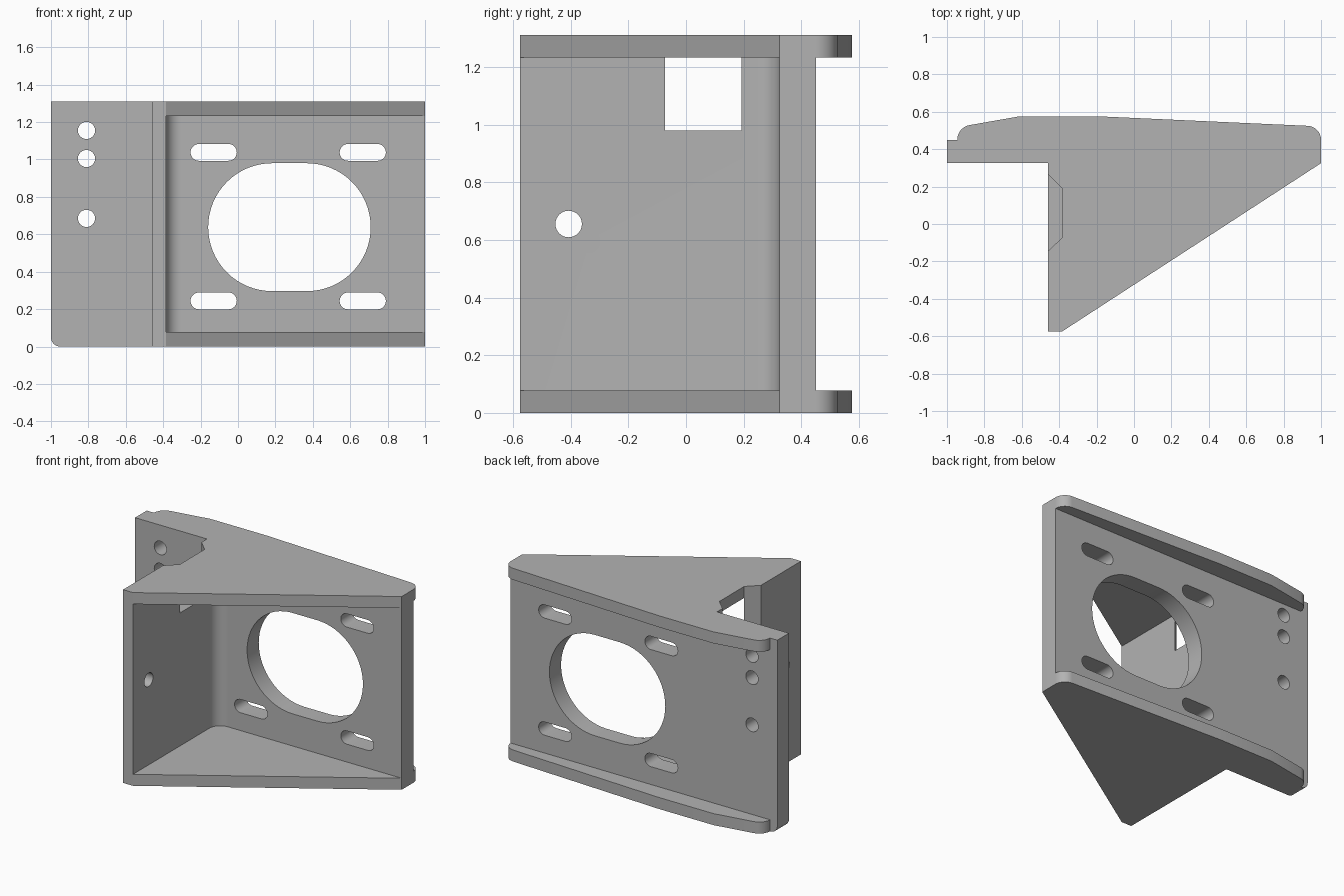
import bpy, bmesh, math
from mathutils import Vector

if "Cube" in bpy.data.objects:
    bpy.data.objects.remove(bpy.data.objects["Cube"])

H, FLANGE = 1.31, 0.078          # total height, flange thickness
BACK, FRONT = 0.45, 0.325        # faces of the mounting plate

grey = bpy.data.materials.new("light_grey")
grey.diffuse_color = (0.45, 0.45, 0.45, 1)
grey.use_nodes = True
grey.node_tree.nodes["Principled BSDF"].inputs["Base Color"].default_value = grey.diffuse_color


def arc(cx, cy, r, a0, a1, n=12):
    return [(cx + r * math.cos(math.radians(a0 + (a1 - a0) * i / n)),
             cy + r * math.sin(math.radians(a0 + (a1 - a0) * i / n))) for i in range(n + 1)]


def prism(name, outline, lo, hi, axis="z"):
    """Extrude a 2D outline along one axis: x uses (y,z), y uses (x,z), z uses (x,y)."""
    place = {"x": lambda p, t: (t, p[0], p[1]),
             "y": lambda p, t: (p[0], t, p[1]),
             "z": lambda p, t: (p[0], p[1], t)}[axis]
    bm = bmesh.new()
    face = bm.faces.new([bm.verts.new(place(p, lo)) for p in outline])
    top = bmesh.ops.extrude_face_region(bm, geom=[face])
    step = Vector(place((0, 0), hi - lo))
    bmesh.ops.translate(bm, vec=step, verts=[g for g in top["geom"] if isinstance(g, bmesh.types.BMVert)])
    bmesh.ops.recalc_face_normals(bm, faces=bm.faces)
    mesh = bpy.data.meshes.new(name)
    bm.to_mesh(mesh)
    bm.free()
    mesh.materials.append(grey)
    ob = bpy.data.objects.new(name, mesh)
    bpy.context.collection.objects.link(ob)
    return ob


def slot(cx, cz, w, r, n=16):
    """Round-ended slot outline; w is the length of its straight part."""
    if w == 0:
        return arc(cx, cz, r, 0, 360, 2 * n)[:-1]
    return arc(cx + w / 2, cz, r, -90, 90, n) + arc(cx - w / 2, cz, r, 90, 270, n)


# Full-height body with the flange outline
outline = [(-1, FRONT), (-0.46, FRONT), (-0.46, -0.575), (-0.385, -0.575), (1, FRONT)]
outline += arc(0.925, BACK, 0.075, 0, 85)
outline += [(-0.2, 0.576), (-0.61, 0.576)]
outline += arc(-0.865, BACK, 0.08, 100, 180)
outline += [(-1, BACK)]
body = prism("bracket", outline, 0, H)

cutters = []


def cut(*args):
    cutters.append(prism("cutter", *args))


# Front pocket with a rounded inner corner, and the shallow back pocket
cut([(-0.385, -0.9)] + arc(-0.305, FRONT - 0.08, 0.08, 180, 90) + [(1.2, FRONT), (1.2, -0.9)],
    FLANGE, H - FLANGE)
cut([(-1.1, BACK), (1.1, BACK), (1.1, 0.7), (-1.1, 0.7)], FLANGE, H - FLANGE)

# Rounded lower corner of the mounting plate
cut([(-1.05, -0.05), (-0.95, -0.05)] + arc(-0.95, 0.05, 0.05, 270, 180) + [(-1.05, 0.05)], 0.2, 0.7, "y")

# Large opening, four slots and three screw holes in the plate
cut(slot(0.275, 0.638, 0.185, 0.342, 32), 0.2, 0.7, "y")
for cx in (-0.13, 0.667):
    for cz in (0.244, 1.038):
        cut(slot(cx, cz, 0.157, 0.045), 0.2, 0.7, "y")
for cz in (0.685, 1.005, 1.155):
    cut(slot(-0.81, cz, 0, 0.046), 0.2, 0.7, "y")

# Hole and flared window in the side wall
cut(slot(-0.407, 0.655, 0, 0.046), -0.6, -0.3, "x")
cut([(-0.50, -0.185), (-0.385, -0.073), (-0.385, 0.192), (-0.50, 0.305)], 0.98, H + 0.1)

for c in cutters:
    c.hide_render = True
    m = body.modifiers.new("cut", "BOOLEAN")
    m.operation, m.solver, m.object = "DIFFERENCE", "EXACT", c

# Bake the cuts and remove the helpers
deps = bpy.context.evaluated_depsgraph_get()
mesh = bpy.data.meshes.new_from_object(body.evaluated_get(deps))
body.modifiers.clear()
body.data = mesh
for c in cutters:
    bpy.data.objects.remove(c)

bpy.context.view_layer.objects.active = body
body.select_set(True)
bpy.ops.object.shade_smooth_by_angle(angle=math.radians(25))
